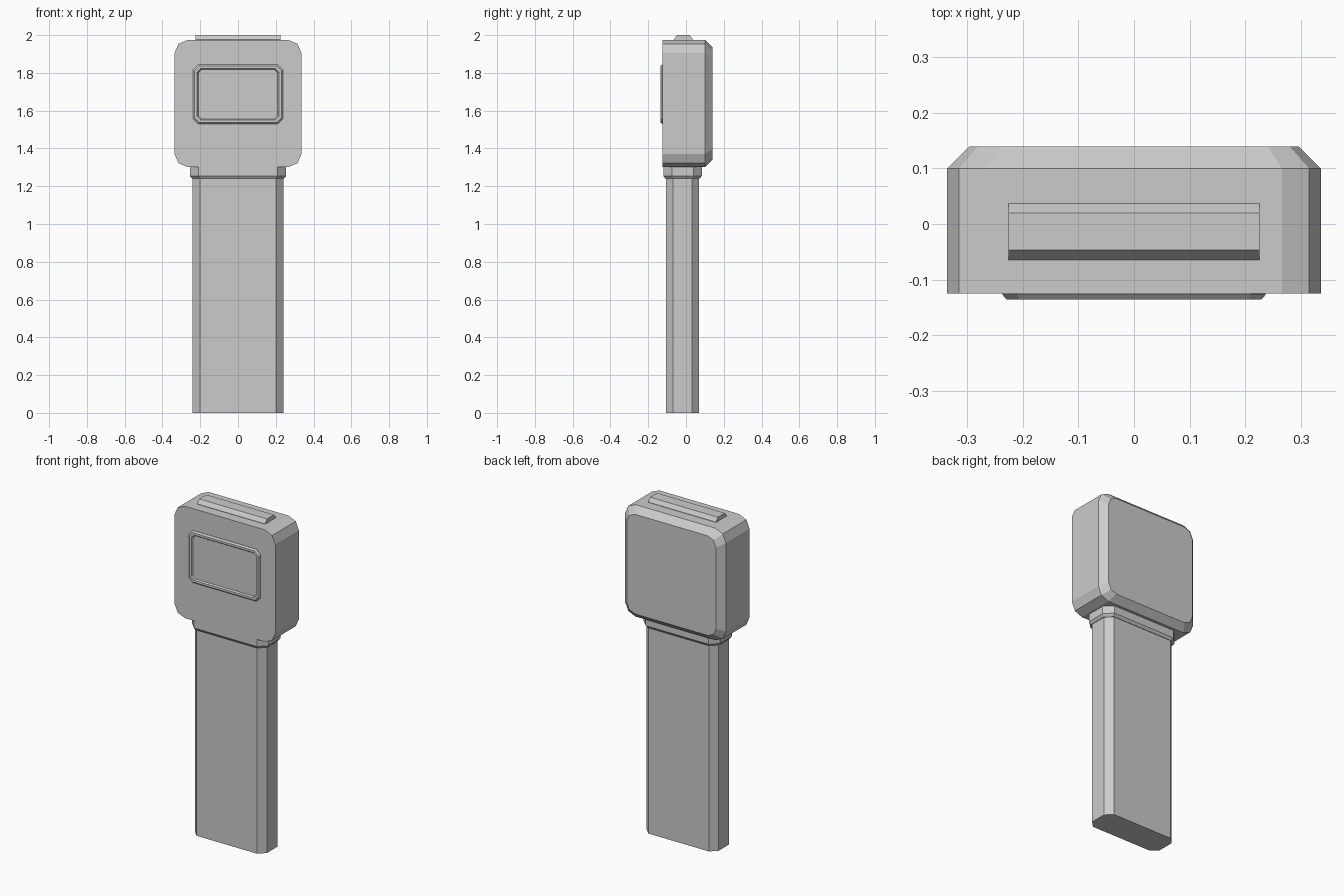
import bpy
import bmesh
from mathutils import Vector

cube = bpy.data.objects.get("Cube")
if cube:
    bpy.data.objects.remove(cube, do_unlink=True)

grey = bpy.data.materials.new("matte grey")
grey.use_nodes = True
colour = (0.6, 0.6, 0.6, 1)
grey.diffuse_color = colour
grey.node_tree.nodes["Principled BSDF"].inputs["Base Color"].default_value = colour


def outline(w, h, cut, rounded=False):
    """Rectangle of half sizes w, h with chamfered or two-step rounded corners."""
    corner = [(w, h - cut), (w - cut, h)]
    if rounded:
        corner.insert(1, (w - cut * 0.3, h - cut * 0.3))
    half = corner + [(-x, y) for x, y in reversed(corner)]
    return half + [(-x, -y) for x, y in half]


def loft(name, rings, place):
    """Skin a stack of (level, outline) rings and cap both ends."""
    bm = bmesh.new()
    loops = [[bm.verts.new(place(u, v, level)) for u, v in pts] for level, pts in rings]
    for a, b in zip(loops, loops[1:]):
        for i in range(len(a)):
            j = (i + 1) % len(a)
            bm.faces.new((a[i], a[j], b[j], b[i]))
    bm.faces.new(loops[0])
    bm.faces.new(loops[-1])
    bmesh.ops.recalc_face_normals(bm, faces=bm.faces)
    mesh = bpy.data.meshes.new(name)
    bm.to_mesh(mesh)
    bm.free()
    mesh.materials.append(grey)
    obj = bpy.data.objects.new(name, mesh)
    bpy.context.collection.objects.link(obj)
    return obj


def upright(u, v, level):
    return Vector((u, v - 0.018, level))


def facing(centre_z):
    return lambda u, v, level: Vector((u, level, v + centre_z))


# Long handle with chamfered corners
grip = outline(0.24, 0.088, 0.038)
loft("handle", [(0, grip), (1.25, grip)], upright)

# Collar between handle and head
collar = outline(0.255, 0.102, 0.045)
loft("collar", [(1.24, outline(0.243, 0.091, 0.04)),
                (1.255, collar), (1.305, collar)], upright)

# Rounded head with a bevelled back
body = outline(0.336, 0.337, 0.07, True)
loft("head", [(-0.125, body), (0.1, body),
              (0.139, outline(0.297, 0.3, 0.055, True))], facing(1.638))

# Raised screen frame stepping down to a recessed panel
loft("screen_frame", [(-0.12, outline(0.237, 0.157, 0.026)),
                      (-0.127, outline(0.237, 0.157, 0.026)),
                      (-0.136, outline(0.229, 0.149, 0.023)),
                      (-0.136, outline(0.216, 0.136, 0.019)),
                      (-0.128, outline(0.21, 0.13, 0.016))], facing(1.687))

# Tapered bar on top of the head
foot = [(-0.065, 1.97), (0.037, 1.97), (0.037, 1.977), (0.02, 2.0),
        (-0.047, 2.0), (-0.065, 1.977)]
loft("top_bar", [(-0.226, foot), (0.226, foot)],
     lambda u, v, level: Vector((level, u, v)))
